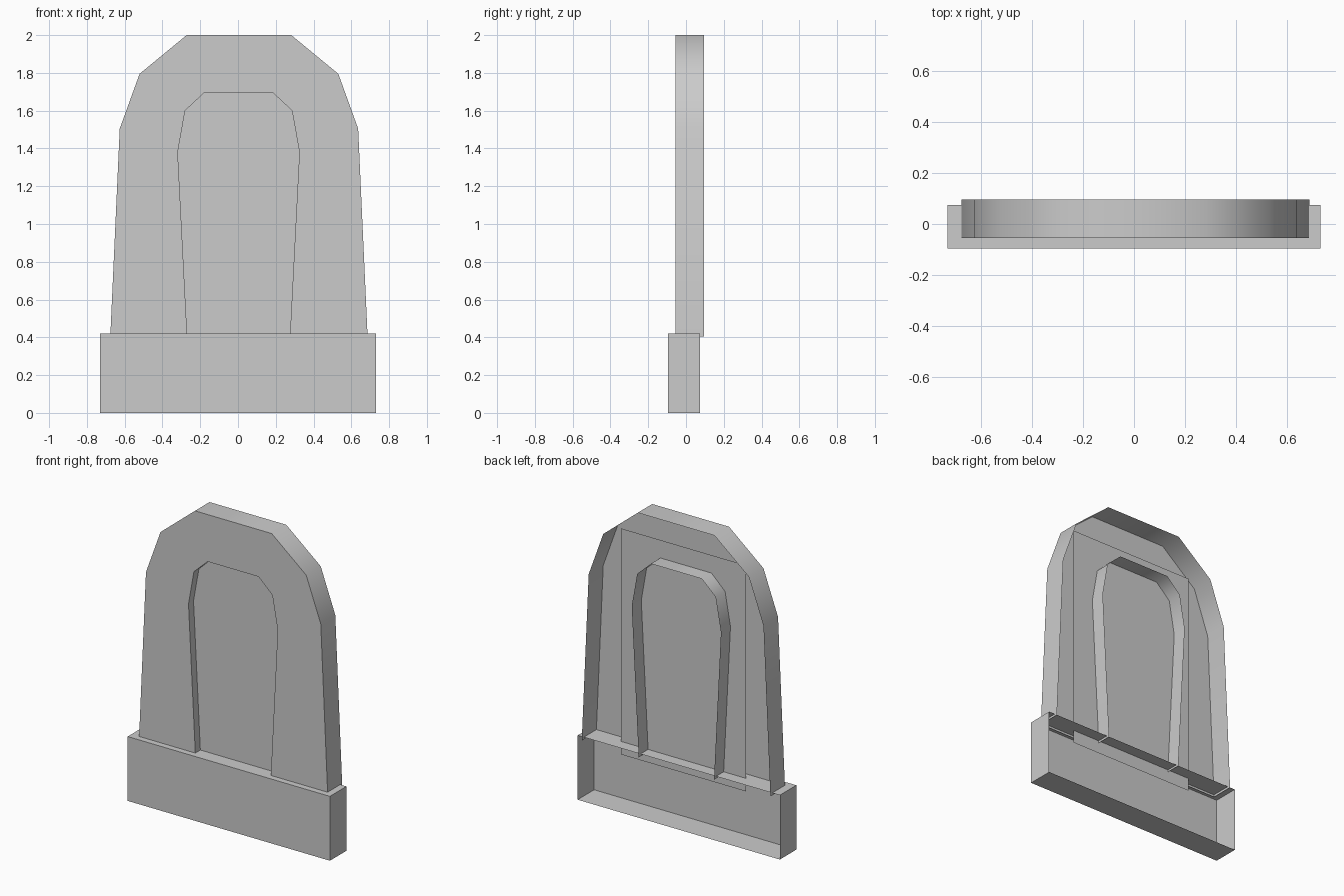
import bpy, bmesh
from math import radians

if "Cube" in bpy.data.objects:
    bpy.data.objects.remove(bpy.data.objects["Cube"])

FRONT, BACK = -0.055, 0.095   # depth of the arched slab
FOOT = 0.405                  # slab walls dip just below the plinth top


def arch(half, cx):
    """Full left-to-right arch outline from (half width, height) pairs."""
    left = [(cx - w, z) for w, z in half]
    right = [(cx + w, z) for w, z in reversed(half)]
    return left + right


def finish(name, bm, smooth=None):
    mesh = bpy.data.meshes.new(name)
    bm.to_mesh(mesh)
    bm.free()
    ob = bpy.data.objects.new(name, mesh)
    bpy.context.collection.objects.link(ob)
    if smooth:
        bpy.ops.object.select_all(action='DESELECT')
        ob.select_set(True)
        bpy.context.view_layer.objects.active = ob
        bpy.ops.object.shade_smooth_by_angle(angle=radians(smooth))
    return ob


def wall(bm, front_verts, flip=False):
    """Sweep an open outline straight back; returns nothing."""
    back = [bm.verts.new((v.co.x, BACK, v.co.z)) for v in front_verts]
    for i in range(len(back) - 1):
        quad = [front_verts[i], back[i], back[i + 1], front_verts[i + 1]]
        bm.faces.new(quad[::-1] if flip else quad)


outer = arch([(0.681, FOOT), (0.631, 1.505), (0.526, 1.795), (0.277, 2.0)], 0.005)
inner = arch([(0.272, FOOT), (0.322, 1.38), (0.283, 1.6), (0.184, 1.693)], 0.003)

# Arched slab: front face with the doorway cut out, plus outer and inner walls
bm = bmesh.new()
vo = [bm.verts.new((x, FRONT, z)) for x, z in outer]
vi = [bm.verts.new((x, FRONT, z)) for x, z in inner]
n = len(vo)
for i in range(n - 1):
    bm.faces.new((vo[i], vo[i + 1], vi[i + 1], vi[i]))
wall(bm, vo)
wall(bm, vi, flip=True)
bmesh.ops.recalc_face_normals(bm, faces=bm.faces)
front = min(bm.faces, key=lambda f: f.calc_center_median().y)
if front.normal.y > 0:
    bmesh.ops.reverse_faces(bm, faces=bm.faces)
bmesh.ops.dissolve_faces(bm, faces=[f for f in bm.faces if abs(f.normal.y) > 0.9])
finish("arched_slab", bm, 45)

# Recessed back panel closing the doorway
bm = bmesh.new()
x0, x1, y, z0, z1 = -0.432, 0.472, -0.003, 0.335, 1.81
bm.faces.new([bm.verts.new((x, y, z)) for x, z in
              ((x0, z0), (x1, z0), (x1, z1), (x0, z1))])
finish("recess_panel", bm)

# Plinth: box left open at the back
bm = bmesh.new()
bmesh.ops.create_cube(bm, size=1)
for v in bm.verts:
    v.co = (v.co.x * 1.46, v.co.y * 0.17 - 0.01, (v.co.z + 0.5) * 0.42)
bm.normal_update()
bmesh.ops.delete(bm, geom=[f for f in bm.faces if f.normal.y > 0.9], context='FACES_ONLY')
finish("plinth", bm)
